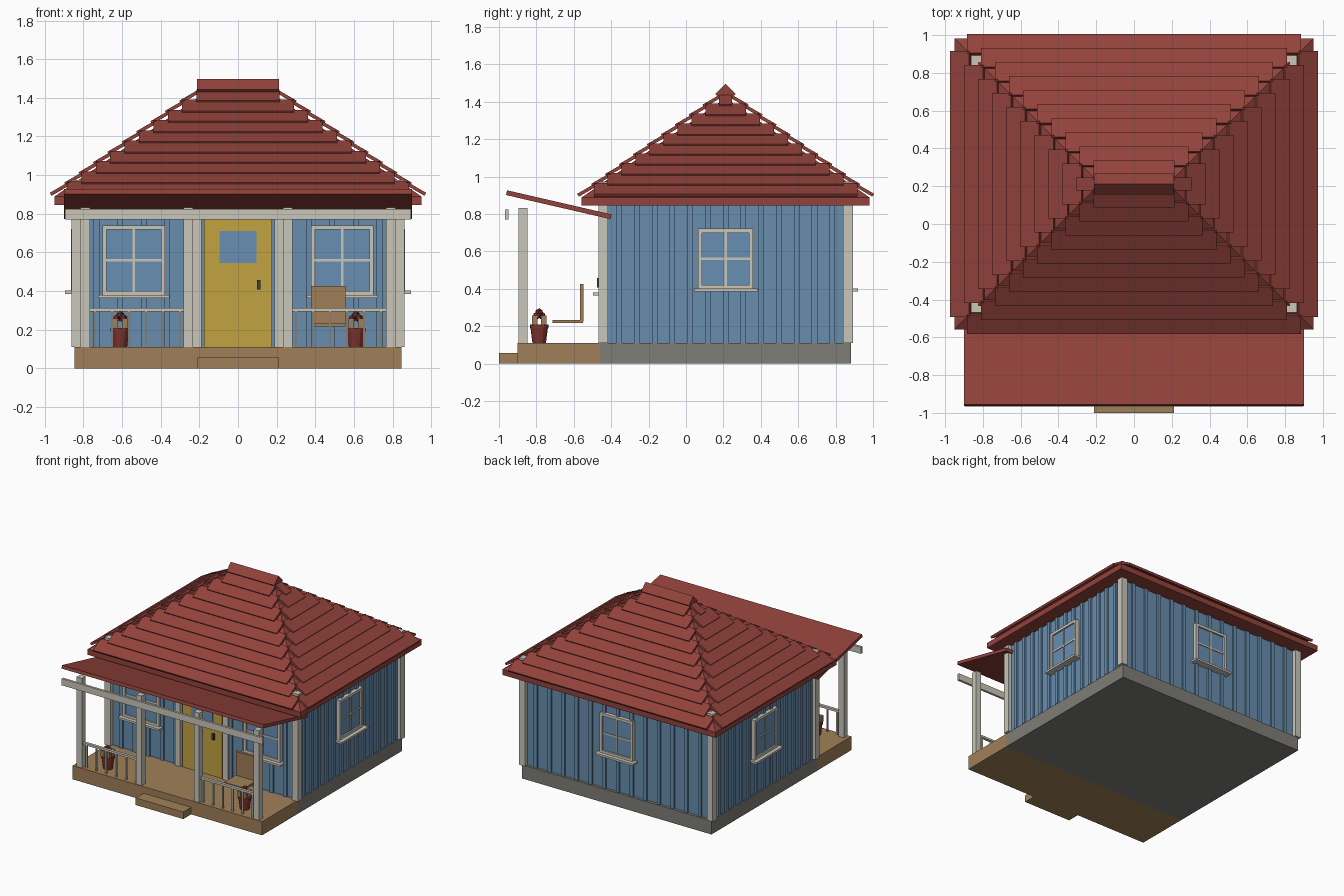
import bpy, bmesh, math
from mathutils import Matrix, Vector

if "Cube" in bpy.data.objects:
    bpy.data.objects.remove(bpy.data.objects["Cube"])

YC = 0.212          # centre of the house body in y
WX, WY = 0.835, 0.648   # wall half sizes


def mat(name, r, g, b):
    m = bpy.data.materials.new(name)
    lin = [((c / 255 + 0.055) / 1.055) ** 2.4 for c in (r, g, b)]
    m.diffuse_color = (*lin, 1)
    m.use_nodes = True
    m.node_tree.nodes["Principled BSDF"].inputs["Base Color"].default_value = m.diffuse_color
    return m


RED = mat("roof_red", 146, 66, 59)
BLUE = mat("wall_blue", 104, 141, 174)
GLASS = mat("glass_blue", 105, 143, 180)
CREAM = mat("trim_cream", 202, 198, 186)
YELLOW = mat("door_yellow", 194, 163, 66)
WOOD = mat("wood_brown", 160, 128, 88)
GREY = mat("foundation_grey", 126, 125, 119)
DARK = mat("handle_dark", 62, 62, 66)
CLAY = mat("pot_red", 128, 52, 46)


def add_box(bm, lo, hi, m=Matrix()):
    lo, hi = Vector(lo), Vector(hi)
    size = Matrix.Diagonal((*(hi - lo), 1))
    bmesh.ops.create_cube(bm, size=1, matrix=m @ Matrix.Translation((lo + hi) / 2) @ size)


def finish(name, bm, material):
    me = bpy.data.meshes.new(name)
    bm.to_mesh(me)
    bm.free()
    me.materials.append(material)
    ob = bpy.data.objects.new(name, me)
    bpy.context.collection.objects.link(ob)
    return ob


def boxes(name, material, items, m=Matrix()):
    bm = bmesh.new()
    for it in items:
        add_box(bm, it[0], it[1], m @ it[2] if len(it) > 2 else m)
    return finish(name, bm, material)


def box(name, material, lo, hi, m=Matrix()):
    return boxes(name, material, [(lo, hi)], m)


# Base, porch deck and step
box("foundation", GREY, (-0.845, -0.46, 0), (0.845, 0.882, 0.11))
box("porch_deck", WOOD, (-0.845, -0.9, 0), (0.845, -0.46, 0.11))
box("step", WOOD, (-0.212, -1.0, 0), (0.212, -0.9, 0.057))

# Walls with vertical battens
box("walls", BLUE, (-WX, YC - WY, 0.05), (WX, YC + WY, 0.86))
strips = []
for i in range(-6, 7):
    x, y = i * 0.122, YC + i * 0.095
    for s in (-1, 1):
        yw, xw = YC + s * WY, s * WX
        strips.append(((x - 0.015, yw - 0.013, 0.11), (x + 0.015, yw + 0.013, 0.85)))
        strips.append(((xw - 0.013, y - 0.015, 0.11), (xw + 0.013, y + 0.015, 0.85)))
boxes("wall_battens", BLUE, strips)

# Corner posts reaching up through the roof
corners = []
for sx in (-1, 1):
    for sy in (-1, 1):
        x, y = sx * 0.837, YC + sy * 0.654
        corners.append(((x - 0.026, y - 0.026, 0.11), (x + 0.026, y + 0.026, 0.975)))
boxes("corner_posts", CREAM, corners)


# Windows: local frame faces -y with the wall plane at y = 0
def window(name, w, z0, z1, m):
    a, t, zc = w / 2, 0.022, (z0 + z1) / 2
    box(name + "_glass", GLASS, (-a + 0.01, -0.018, z0 + 0.01), (a - 0.01, 0, z1 - 0.01), m)
    boxes(name + "_frame", CREAM, [
        ((-a, -0.03, z0), (-a + t, 0, z1)), ((a - t, -0.03, z0), (a, 0, z1)),
        ((-a + t, -0.03, z1 - t), (a - t, 0, z1)), ((-a + t, -0.03, z0), (a - t, 0, z0 + t)),
        ((-0.006, -0.025, z0 + t), (0.006, 0, z1 - t)),
        ((-a + t, -0.024, zc - 0.006), (a - t, 0, zc + 0.006)),
        ((-a - 0.022, -0.06, z0 - 0.014), (a + 0.022, 0, z0 + 0.002))], m)


def wall_frame(x, y, turn):
    return Matrix.Translation((x, y, 0)) @ Matrix.Rotation(math.radians(turn), 4, 'Z')


window("front_window_left", 0.325, 0.378, 0.74, wall_frame(-0.54, YC - WY, 0))
window("front_window_right", 0.325, 0.378, 0.74, wall_frame(0.54, YC - WY, 0))
window("right_window", 0.295, 0.40, 0.722, wall_frame(WX, YC, 90))
window("back_window", 0.295, 0.40, 0.722, wall_frame(0, YC + WY, 180))
window("left_window", 0.295, 0.40, 0.722, wall_frame(-WX, YC, -90))

# Door with trim, pane and handle
YF = YC - WY
box("door", YELLOW, (-0.176, YF - 0.02, 0.11), (0.176, YF, 0.78))
box("door_pane", GLASS, (-0.095, YF - 0.026, 0.545), (0.095, YF - 0.01, 0.71))
box("door_handle", DARK, (0.098, YF - 0.04, 0.408), (0.116, YF - 0.015, 0.457))
boxes("door_trim", CREAM, [
    ((-0.235, YF - 0.03, 0.11), (-0.19, YF, 0.825)),
    ((0.19, YF - 0.03, 0.11), (0.235, YF, 0.825)),
    ((-0.19, YF - 0.03, 0.78), (0.19, YF, 0.825))])

# Porch posts, beam and railings
boxes("porch_posts", CREAM, [((x - 0.024, -0.895, 0.11), (x + 0.024, -0.847, 0.832))
                             for x in (-0.79, -0.257, 0.257, 0.79)])
box("porch_beam", CREAM, (-0.895, -0.967, 0.77), (0.895, -0.949, 0.824))
for side, s in (("left", -1), ("right", 1)):
    rail = [((min(s * 0.27, s * 0.77), -0.882, 0.294), (max(s * 0.27, s * 0.77), -0.86, 0.311))]
    for i in range(6):
        x = s * (0.30 + i * 0.088)
        rail.append(((x - 0.006, -0.877, 0.11), (x + 0.006, -0.865, 0.294)))
    boxes("railing_" + side, CREAM, rail)

# Sloped porch roof
tilt = Matrix.Translation((0, -0.68, 0.85)) @ Matrix.Rotation(math.radians(-13), 4, 'X')
box("porch_roof", RED, (-0.9, -0.287, -0.013), (0.9, 0.287, 0.013), tilt)

# Main roof: eaves slab and hipped core
box("eaves", RED, (-0.95, YC - 0.77, 0.845), (0.95, YC + 0.77, 0.89))
bm = bmesh.new()
base = [bm.verts.new((x, YC + y, 0.889)) for x, y in
        ((-0.95, -0.77), (0.95, -0.77), (0.95, 0.77), (-0.95, 0.77))]
l, r = [bm.verts.new((x, YC, 1.42)) for x in (-0.18, 0.18)]
a, b, c, d = base
for f in ((d, c, b, a), (a, b, r, l), (b, c, r), (c, d, l, r), (d, a, l)):
    bm.faces.new(f)
finish("roof_core", bm, RED)

# Overlapping plank rows on the four slopes
pitch = Matrix.Rotation(math.radians(-30), 4, 'X')
for k, name in enumerate(("back", "left", "front", "right")):
    d0, half = ((0.785, 0.885), (0.965, 0.705))[k % 2]
    turn = Matrix.Translation((0, YC, 0)) @ Matrix.Rotation(k * math.pi / 2, 4, 'Z')
    rows = []
    for i in range(10):
        w = half - 0.0745 * i
        place = Matrix.Translation((0, d0 - 0.0745 * i, 0.893 + 0.053 * i)) @ pitch
        rows.append(((-w, -0.115, 0), (w, 0, 0.018), place))
    boxes("roof_planks_" + name, RED, rows, turn)

# Diamond ridge cap
cap = Matrix.Translation((0, YC, 1.442)) @ Matrix.Rotation(math.pi / 4, 4, 'X')
box("ridge_cap", RED, (-0.213, -0.039, -0.039), (0.213, 0.039, 0.039), cap)

# Porch chair
box("chair_seat", WOOD, (0.377, -0.715, 0.217), (0.557, -0.55, 0.233))
box("chair_back", WOOD, (0.377, -0.567, 0.225), (0.557, -0.547, 0.425))

# Flower pots with stems and blooms
for side, x in (("left", -0.61), ("right", 0.61)):
    at = Matrix.Translation((x, -0.785, 0))
    bm = bmesh.new()
    for r1, r2, z0, z1 in ((0.036, 0.047, 0.11, 0.195), (0.05, 0.05, 0.19, 0.21)):
        bmesh.ops.create_cone(bm, cap_ends=True, segments=12, radius1=r1, radius2=r2, depth=z1 - z0,
                              matrix=at @ Matrix.Translation((0, 0, (z0 + z1) / 2)))
    finish("pot_" + side, bm, CLAY)
    boxes("plant_" + side, WOOD, [((u - 0.014, v - 0.014, 0.205), (u + 0.014, v + 0.014, 0.258))
                                  for u, v in ((0.024, 0.024), (-0.024, 0.024),
                                               (0.024, -0.024), (-0.024, -0.024))], at)
    bm = bmesh.new()
    for u, v, z in ((0, 0, 0.275), (-0.018, 0.012, 0.258), (0.018, -0.012, 0.258)):
        bmesh.ops.create_icosphere(bm, subdivisions=1, radius=0.022,
                                   matrix=at @ Matrix.Translation((u, v, z)))
    finish("bloom_" + side, bm, CLAY)
